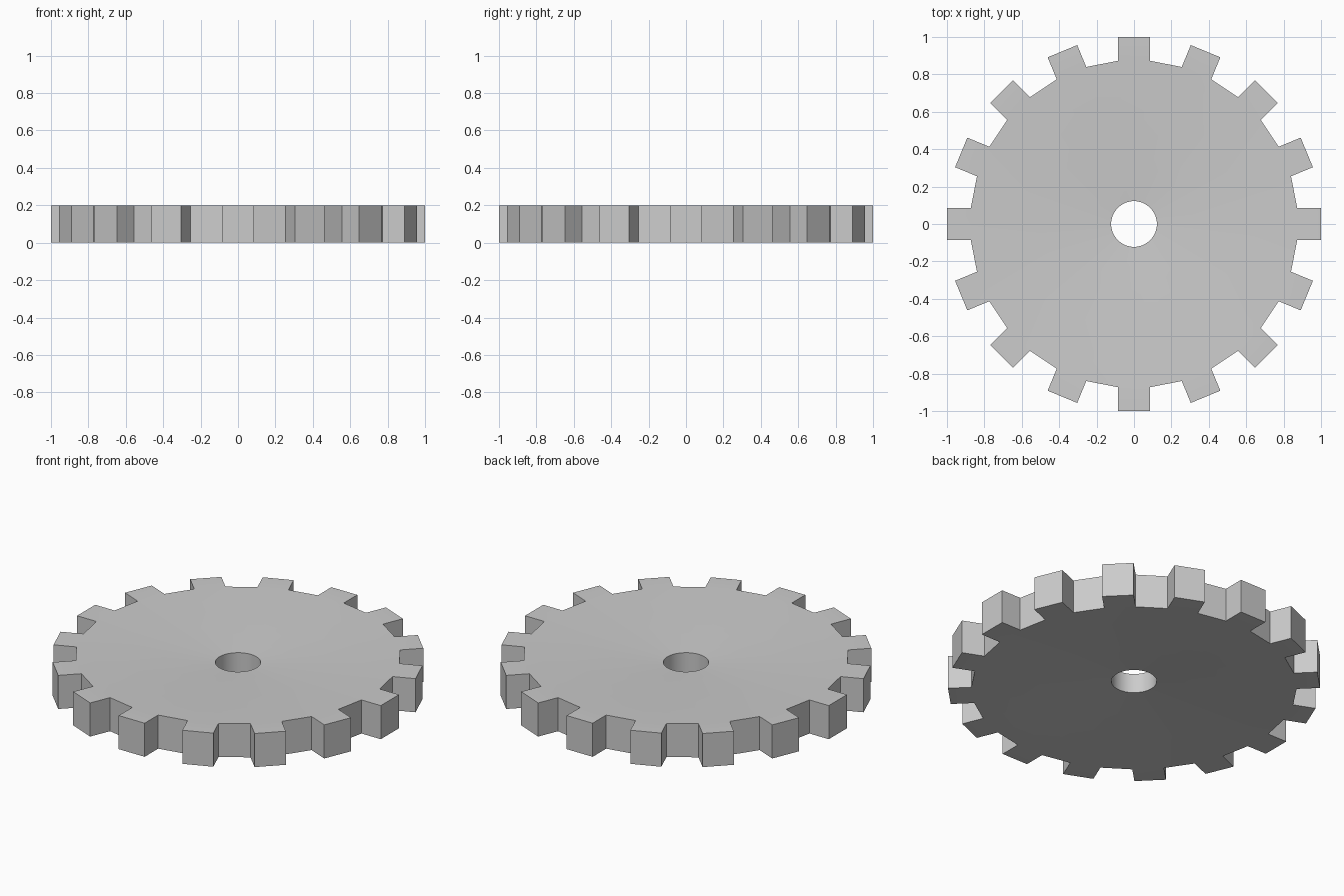
import bpy, bmesh
from math import cos, sin, atan2, pi

if "Cube" in bpy.data.objects:
    bpy.data.objects.remove(bpy.data.objects["Cube"])

TEETH = 16
TIP, ROOT = 1.0, 0.873      # distance of tooth top and tooth base from the axis
HALF_W = 0.0855             # half tooth width (parallel flanks)
BORE, THICK = 0.1225, 0.2
DISH = 0.042                # both faces sink towards the bore by this much

# Outline: four corners per tooth, straight chords between teeth
outline = []
for i in range(TEETH):
    a = 2 * pi * i / TEETH
    for r, t in ((ROOT, -HALF_W), (TIP, -HALF_W), (TIP, HALF_W), (ROOT, HALF_W)):
        outline.append((r * cos(a) - t * sin(a), r * sin(a) + t * cos(a)))
n = len(outline)

# Bore: one point in line with each tooth base corner
angles = [atan2(y, x) for k, (x, y) in enumerate(outline) if k % 4 in (0, 3)]
bore = [(BORE * cos(a), BORE * sin(a)) for a in angles]
m = len(bore)

bm = bmesh.new()


def ring(points, z):
    return [bm.verts.new((x, y, z)) for x, y in points]


def bridge(a, b, smooth):
    count = len(a)
    for k in range(count):
        j = (k + 1) % count
        bm.faces.new((a[k], a[j], b[j], b[k])).smooth = smooth


low, high = ring(outline, 0), ring(outline, THICK)
bore_low, bore_high = ring(bore, DISH), ring(bore, THICK - DISH)

# Toothed rim wall and bore wall
bridge(low, high, False)
bridge(bore_low, bore_high, True)

# Flat tooth sides and the shallow conical web, above and below
for edge, hole in ((low, bore_low), (high, bore_high)):
    for k in range(0, n, 4):
        bm.faces.new(edge[k:k + 4]).smooth = True
    roots = [v for k, v in enumerate(edge) if k % 4 in (0, 3)]
    bridge(roots, hole, True)

# Sharp outline and bore rims
for loop in (low, high, bore_low, bore_high):
    for k in range(len(loop)):
        bm.edges.get((loop[k], loop[(k + 1) % len(loop)])).smooth = False
bmesh.ops.recalc_face_normals(bm, faces=bm.faces)

mesh = bpy.data.meshes.new("gear_wheel")
bm.to_mesh(mesh)
bm.free()
gear = bpy.data.objects.new("gear_wheel", mesh)
bpy.context.collection.objects.link(gear)
